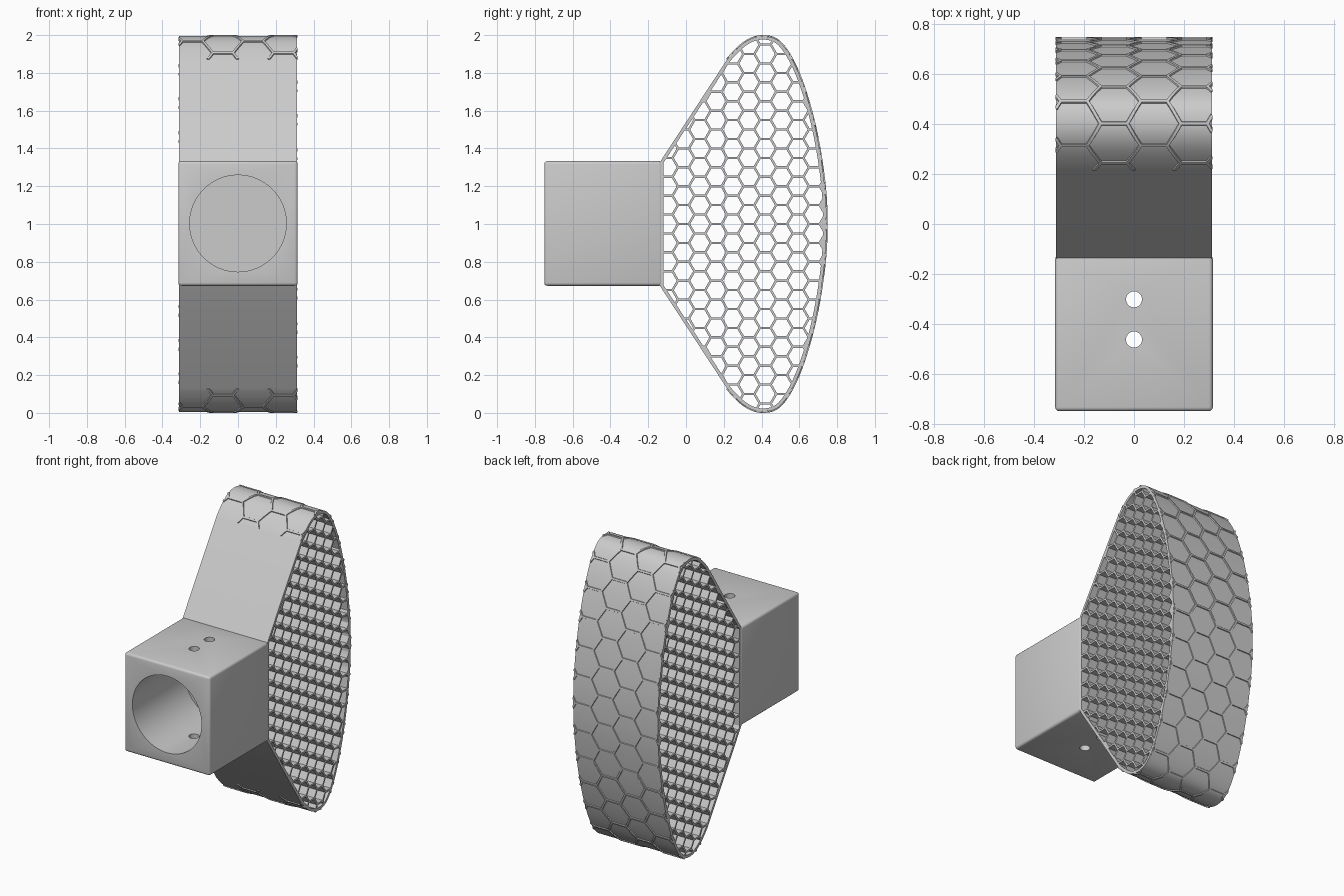
import bpy, bmesh, math
from mathutils import Vector, Matrix

if "Cube" in bpy.data.objects:
    bpy.data.objects.remove(bpy.data.objects["Cube"])

W = 0.314          # half width of the model
MID = 1.0          # height of the symmetry plane


def finish(name, bm):
    """Store a bmesh as a cleanly shaded object."""
    bmesh.ops.recalc_face_normals(bm, faces=bm.faces)
    me = bpy.data.meshes.new(name)
    bm.to_mesh(me)
    bm.free()
    me.shade_smooth()
    me.set_sharp_from_angle(angle=math.radians(30))
    ob = bpy.data.objects.new(name, me)
    bpy.context.collection.objects.link(ob)
    return ob


def evaluated_bmesh(ob):
    """Mesh of an object with its modifiers or curve fill applied."""
    dg = bpy.context.evaluated_depsgraph_get()
    me = bpy.data.meshes.new_from_object(ob.evaluated_get(dg))
    bm = bmesh.new()
    bm.from_mesh(me)
    bpy.data.meshes.remove(me)
    bmesh.ops.remove_doubles(bm, verts=bm.verts, dist=1e-5)
    return bm


def cylinder(name, r, depth, centre, rot):
    bm = bmesh.new()
    m = Matrix.Translation(centre) @ rot
    bmesh.ops.create_cone(bm, cap_ends=True, segments=64, radius1=r, radius2=r,
                          depth=depth, matrix=m)
    ob = finish(name, bm)
    ob.hide_render = True
    return ob


# Socket block with rounded edges, a blind bore and two screw holes
bm = bmesh.new()
bmesh.ops.create_cube(bm, size=1, matrix=Matrix.Translation((0, -0.4375, MID + 0.003))
                      @ Matrix.Diagonal((0.632, 0.625, 0.66, 1)))
bmesh.ops.bevel(bm, geom=bm.edges[:], offset=0.016, segments=3, profile=0.5, affect='EDGES')
raw = finish("block_raw", bm)
cutters = [cylinder("bore_cutter", 0.256, 0.7, (0, -0.55, MID + 0.003),
                    Matrix.Rotation(math.pi / 2, 4, 'X'))]
cutters += [cylinder("screw_cutter", 0.032, 1.2, (0, y, MID), Matrix.Identity(4))
            for y in (-0.302, -0.463)]
for c in cutters:
    mod = raw.modifiers.new("cut", 'BOOLEAN')
    mod.operation, mod.solver, mod.object = 'DIFFERENCE', 'EXACT', c
finish("socket_block", evaluated_bmesh(raw))
for ob in cutters + [raw]:
    bpy.data.objects.remove(ob)

# Side profile (y, z): upper half, mirrored below
half = [(0.217, 1.87), (0.32, 1.968), (0.42, 1.994), (0.51, 1.95),
        (0.60, 1.79), (0.68, 1.53), (0.73, 1.24)]
pts = [(0.13, 1.737)] + half + [(0.744, MID)]
pts += [(y, 2 * MID - z) for y, z in reversed(pts[:-1])]
P = [Vector(p) for p in pts]
arc = []
for a, b, c, d in zip(P, P[1:], P[2:], P[3:]):
    for i in range(8):
        t = i / 8
        arc.append(0.5 * (2 * b + (c - a) * t + (2 * a - 5 * b + 4 * c - d) * t * t
                          + (3 * b - a - 3 * c + d) * t ** 3))
arc.append(P[-2])
outline = [Vector((-0.138, 1.328))] + arc + [Vector((-0.138, 0.672))]


def clip(poly, inset):
    """Clip a polygon to the profile, kept a rim's width inside it."""
    for a, b in zip(outline, outline[1:] + outline[:1]):
        d = (b - a).normalized()
        n = Vector((d.y, -d.x))
        dist = [(p - a).dot(n) - inset for p in poly]
        out = []
        for i, p in enumerate(poly):
            q, e, f = poly[i - 1], dist[i - 1], dist[i]
            if (e < 0) != (f < 0):
                out.append(q + (p - q) * (e / (e - f)))
            if f >= 0:
                out.append(p)
        poly = out
        if len(poly) < 3:
            return []
    return poly


def area(poly):
    return abs(sum(poly[i - 1].x * p.y - p.x * poly[i - 1].y for i, p in enumerate(poly))) / 2


def hexagon(cx, cy, r):
    return [Vector((cx + r * math.cos(k * math.pi / 3), cy + r * math.sin(k * math.pi / 3)))
            for k in range(6)]


# Honeycomb core with its rim: filled flat curve with hexagonal holes, extruded across x
cu = bpy.data.curves.new("core_curve", 'CURVE')
cu.dimensions, cu.fill_mode, cu.extrude = '2D', 'BOTH', W - 0.001


def add_loop(poly):
    sp = cu.splines.new('POLY')
    sp.points.add(len(poly) - 1)
    for pt, p in zip(sp.points, poly):
        pt.co = (p.x, p.y, 0, 1)
    sp.use_cyclic_u = True


add_loop(outline)
PITCH, WALL = 0.1, 0.012
for i in range(-1, 13):
    for j in range(-12, 13):
        cell = hexagon(-0.10 + i * PITCH * math.sqrt(3) / 2,
                       MID + (j + 0.5 * (i % 2)) * PITCH, (PITCH - WALL) / math.sqrt(3))
        cell = clip(cell, 0.018)
        # drop repeated corners left by clipping
        cell = [p for k, p in enumerate(cell) if (p - cell[k - 1]).length > 1e-4]
        if len(cell) > 2 and area(cell) > 2e-4:
            add_loop(cell)
tmp = bpy.data.objects.new("core_tmp", cu)
bpy.context.collection.objects.link(tmp)
bpy.context.view_layer.update()
bm = evaluated_bmesh(tmp)
bm.transform(Matrix(((0, 0, 1, 0), (1, 0, 0, 0), (0, 1, 0, 0), (0, 0, 0, 1))))
finish("honeycomb_core", bm)
bpy.data.objects.remove(tmp)

# Raised hexagonal ridges wrapped over the curved outer face
lengths = [0.0]
for a, b in zip(arc, arc[1:]):
    lengths.append(lengths[-1] + (b - a).length)
TOTAL = lengths[-1]


def on_face(x, s, lift):
    s = min(max(s, 0), TOTAL)
    k = next((k for k in range(1, len(arc)) if lengths[k] >= s), len(arc) - 1)
    a, b = arc[k - 1], arc[k]
    d = (b - a).normalized()
    p = a + d * (s - lengths[k - 1]) + Vector((-d.y, d.x)) * lift
    return (min(max(x, -W), W), p.x, p.y)


def clip_edge(a, b):
    """Trim an (x, s) segment to the face."""
    lo, hi = 0.0, 1.0
    for k, (mn, mx) in enumerate(((-W, W), (0, TOTAL))):
        d = b[k] - a[k]
        if abs(d) < 1e-6:
            if not mn <= a[k] <= mx:
                return None
            continue
        t0, t1 = sorted(((mn - a[k]) / d, (mx - a[k]) / d))
        lo, hi = max(lo, t0), min(hi, t1)
    return (a.lerp(b, lo), a.lerp(b, hi)) if hi - lo > 0.02 else None


bm = bmesh.new()
R, seen = 0.107, set()
for i in range(-3, 3):
    for j in range(-8, 9):
        h = hexagon((i + 0.5) * 1.5 * R, TOTAL / 2 + (j + 0.5 * (i % 2)) * math.sqrt(3) * R, R)
        for a, b in zip(h, h[1:] + h[:1]):
            key = tuple(round(v, 3) for v in (a + b) / 2)
            seg = clip_edge(a, b)
            if key in seen or not seg:
                continue
            seen.add(key)
            a, b = seg
            d = (b - a).normalized()
            n = Vector((-d.y, d.x))
            rings = []
            for t in range(6):
                p = a.lerp(b, t / 5)
                rings.append([bm.verts.new(on_face(*(p + n * o), lift)) for o, lift in
                              ((-0.009, -0.004), (-0.006, 0.006), (0.006, 0.006), (0.009, -0.004))])
            for r, q in zip(rings, rings[1:]):
                for k in range(4):
                    bm.faces.new((r[k - 1], r[k], q[k], q[k - 1]))
            bm.faces.new(rings[0])
            bm.faces.new(rings[-1])
finish("outer_ridges", bm)
